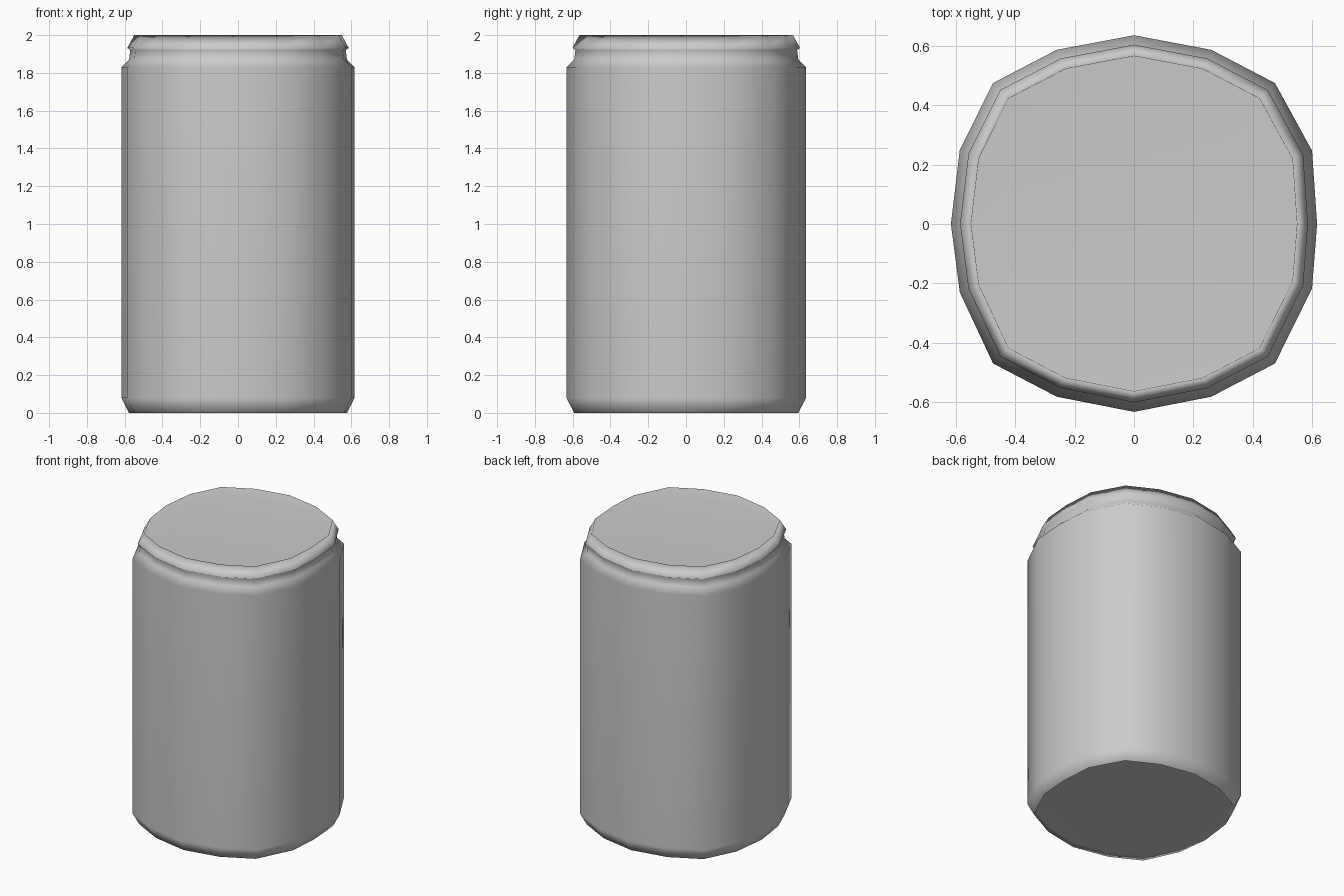
import bpy, bmesh

cube = bpy.data.objects.get("Cube")
if cube:
    bpy.data.objects.remove(cube, do_unlink=True)

metal = bpy.data.materials.new("grey metal")
metal.use_nodes = True
grey = (0.6, 0.6, 0.6, 1)
metal.diffuse_color = grey
metal.node_tree.nodes["Principled BSDF"].inputs["Base Color"].default_value = grey

# Sixteen-sided outline of the body, slightly uneven
OUTLINE = [(0.617, 0), (0.6, 0.247), (0.475, 0.475), (0.26, 0.587),
           (0, 0.636), (-0.26, 0.587), (-0.475, 0.475), (-0.587, 0.25),
           (-0.617, 0), (-0.587, -0.23), (-0.475, -0.47), (-0.26, -0.582),
           (0, -0.633), (0.26, -0.582), (0.475, -0.47), (0.6, -0.217)]


def loft(name, profile):
    """Stack scaled copies of the outline and cap both ends."""
    bm = bmesh.new()
    rings = [[bm.verts.new((x * s, y * s, z)) for x, y in OUTLINE]
             for s, z in profile]
    n = len(OUTLINE)
    for a, b in zip(rings, rings[1:]):
        for i in range(n):
            j = (i + 1) % n
            bm.faces.new((a[i], a[j], b[j], b[i]))
    bm.faces.new(rings[0])
    bm.faces.new(rings[-1])
    bmesh.ops.recalc_face_normals(bm, faces=bm.faces)
    for face in bm.faces:
        face.smooth = True
    mesh = bpy.data.meshes.new(name)
    bm.to_mesh(mesh)
    bm.free()
    mesh.materials.append(metal)
    obj = bpy.data.objects.new(name, mesh)
    bpy.context.collection.objects.link(obj)
    # Large faces dominate the smooth shading
    shading = obj.modifiers.new("area shading", 'WEIGHTED_NORMAL')
    shading.mode = 'FACE_AREA'


# Can: recessed base, body, shoulder, neck, rolled lip and recessed lid
loft("can_body", [(0.92, 0.03), (0.935, 0), (1, 0.08), (1, 1.83),
                  (0.935, 1.87), (0.925, 1.92), (0.95, 1.932),
                  (0.89, 2), (0.885, 1.925)])
